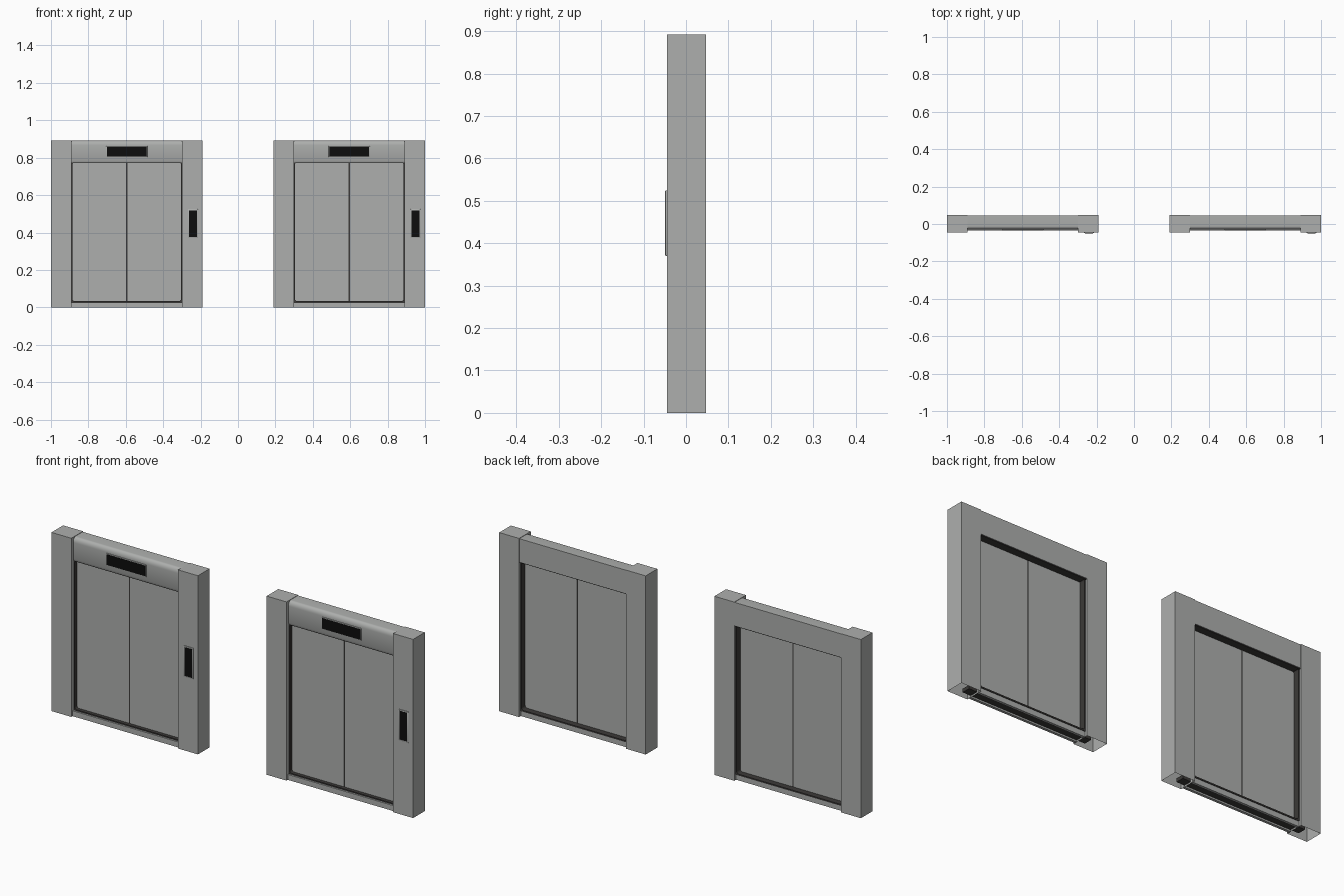
import bpy, bmesh, math

if "Cube" in bpy.data.objects:
    bpy.data.objects.remove(bpy.data.objects["Cube"])


def material(name, rgb):
    m = bpy.data.materials.new(name)
    m.diffuse_color = (*rgb, 1)
    m.use_nodes = True
    m.node_tree.nodes["Principled BSDF"].inputs["Base Color"].default_value = m.diffuse_color
    return m


STEEL = material("brushed steel grey", (0.42, 0.43, 0.42))
DARK = material("dark rubber", (0.045, 0.042, 0.04))
BLACK = material("screen black", (0.004, 0.004, 0.004))


def finish(name, bm, mat, smooth=False):
    bmesh.ops.recalc_face_normals(bm, faces=bm.faces)
    mesh = bpy.data.meshes.new(name)
    bm.to_mesh(mesh)
    bm.free()
    mesh.materials.append(mat)
    ob = bpy.data.objects.new(name, mesh)
    bpy.context.collection.objects.link(ob)
    if smooth:
        bpy.context.view_layer.objects.active = ob
        ob.select_set(True)
        bpy.ops.object.shade_smooth_by_angle(angle=math.radians(35))
        ob.select_set(False)
    return ob


def box(name, x, y, z, mat, bevel=0, open_bottom=False):
    bm = bmesh.new()
    bmesh.ops.create_cube(bm, size=1)
    for v in bm.verts:
        v.co = [lo + (c + 0.5) * (hi - lo) for c, (lo, hi) in zip(v.co, (x, y, z))]
    if bevel:
        bmesh.ops.bevel(bm, geom=bm.edges[:], offset=bevel, segments=2,
                        profile=0.5, affect='EDGES')
    if open_bottom:
        bm.normal_update()
        low = [f for f in bm.faces if f.normal.z < -0.9]
        bmesh.ops.delete(bm, geom=low, context='FACES')
    return finish(name, bm, mat, bevel > 0)


def extrude_x(name, profile, x0, x1, mat):
    """Sweep a closed (y, z) profile along x."""
    bm = bmesh.new()
    face = bm.faces.new([bm.verts.new((x0, y, z)) for y, z in profile])
    new = bmesh.ops.extrude_face_region(bm, geom=[face])["geom"]
    for v in new:
        if isinstance(v, bmesh.types.BMVert):
            v.co.x = x1
    return finish(name, bm, mat, True)


def rounded_rect(hw, z0, z1, r, cx, steps=5):
    pts = []
    for k, (sx, z) in enumerate(((1, z1 - r), (-1, z1 - r), (-1, z0 + r), (1, z0 + r))):
        for i in range(steps + 1):
            a = math.pi / 2 * (k + i / steps)
            pts.append((cx + sx * (hw - r) + r * math.cos(a), z + r * math.sin(a)))
    return pts


def liner(name, cx, y0, y1):
    """Thin dark sleeve with rounded corners around the opening."""
    bm = bmesh.new()
    loops = []
    for hw, z0, z1, r, y in ((0.297, 0.026, 0.783, 0.004, y0), (0.290, 0.033, 0.775, 0.012, y0),
                             (0.290, 0.033, 0.775, 0.012, y1), (0.297, 0.026, 0.783, 0.004, y1)):
        loops.append([bm.verts.new((px, y, pz)) for px, pz in rounded_rect(hw, z0, z1, r, cx)])
    for a, b in zip(loops, loops[1:] + loops[:1]):
        n = len(a)
        for i in range(n):
            bm.faces.new((a[i], a[(i + 1) % n], b[(i + 1) % n], b[i]))
    return finish(name, bm, DARK)


# Lintel section: flat back, rounded upper front edge
LINTEL = [(0.045, 0.775), (0.045, 0.891), (-0.012, 0.891)]
LINTEL += [(-0.012 - 0.018 * math.sin(a), 0.866 + 0.025 * math.cos(a))
           for a in [math.pi / 2 * i / 8 for i in range(1, 9)]]
LINTEL += [(-0.030, 0.785), (-0.026, 0.775)]

for side, cx in (("left", -0.595), ("right", 0.595)):
    # Hollow side posts
    for label, a, b in (("outer", -0.405, -0.295), ("inner", 0.295, 0.405)):
        box(f"{side}_{label}_post", (cx + a, cx + b), (-0.045, 0.047), (0, 0.893),
            STEEL, open_bottom=True)

    # Lintel with dark underside
    extrude_x(f"{side}_lintel", LINTEL, cx - 0.296, cx + 0.296, STEEL)
    box(f"{side}_lintel_underside", (cx - 0.295, cx + 0.295), (-0.024, 0.043),
        (0.771, 0.7755), DARK)

    # Sill: two metal rails over a dark channel
    box(f"{side}_sill_front_rail", (cx - 0.297, cx + 0.297), (-0.035, -0.022), (0, 0.027), STEEL)
    box(f"{side}_sill_back_rail", (cx - 0.297, cx + 0.297), (0.020, 0.033), (0, 0.027), STEEL)
    box(f"{side}_sill_channel", (cx - 0.34, cx + 0.34), (-0.022, 0.020), (0.008, 0.026), DARK)

    # Opening liner and the two sliding doors
    liner(f"{side}_opening_liner", cx, -0.026, 0.036)
    for label, s in (("outer", -1), ("inner", 1)):
        xs = sorted((cx + s * 0.003, cx + s * 0.293))
        box(f"{side}_{label}_door", xs, (-0.008, 0.006), (0.028, 0.780), STEEL)
    box(f"{side}_door_seal", (cx - 0.004, cx + 0.004), (-0.005, 0.003), (0.028, 0.778), DARK)

    # Floor display on the lintel
    box(f"{side}_display_frame", (cx - 0.110, cx + 0.110), (-0.034, -0.028), (0.803, 0.863),
        STEEL, 0.002)
    box(f"{side}_display_screen", (cx - 0.106, cx + 0.106), (-0.0355, -0.030), (0.807, 0.859), BLACK)

    # Call panel on the inner post
    px = cx + 0.354
    box(f"{side}_call_panel", (px - 0.027, px + 0.027), (-0.049, -0.044), (0.370, 0.525),
        STEEL, 0.002)
    box(f"{side}_call_screen", (px - 0.021, px + 0.021), (-0.050, -0.046), (0.376, 0.519), BLACK)
